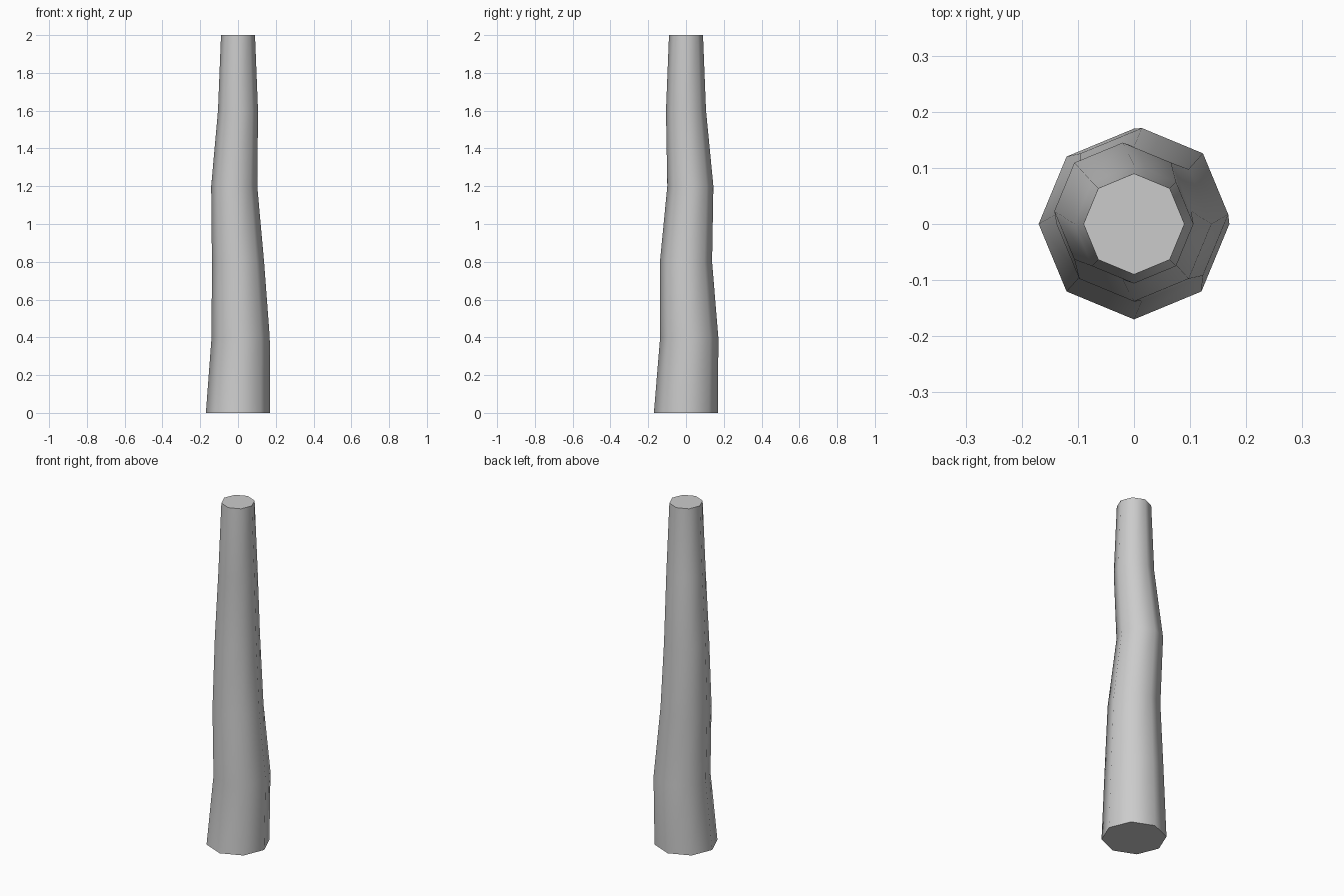
import bpy, bmesh, math

if "Cube" in bpy.data.objects:
    bpy.data.objects.remove(bpy.data.objects["Cube"])

SIDES = 8
# ring centres from the foot to the top, evenly spaced in height
centres = [(0, 0), (0.014, 0.017), (0, 0), (-0.02, 0.023), (0, 0), (0, 0)]

# crooked, tapering trunk lofted from octagonal rings
bm = bmesh.new()
rings = []
for i, (cx, cy) in enumerate(centres):
    r = 0.17 - 0.016 * i
    rings.append([bm.verts.new((cx + r * math.cos(math.tau * k / SIDES),
                                cy + r * math.sin(math.tau * k / SIDES),
                                0.4 * i)) for k in range(SIDES)])

for low, high in zip(rings, rings[1:]):
    for k in range(SIDES):
        n = (k + 1) % SIDES
        bm.faces.new((low[k], low[n], high[n], high[k]))

# end caps
bm.faces.new(rings[0][::-1])
bm.faces.new(rings[-1])

mesh = bpy.data.meshes.new("trunk")
bm.to_mesh(mesh)
bm.free()
trunk = bpy.data.objects.new("trunk", mesh)
bpy.context.collection.objects.link(trunk)

# smooth sides, sharp cap edges
bpy.context.view_layer.objects.active = trunk
trunk.select_set(True)
bpy.ops.object.shade_smooth_by_angle(angle=math.radians(60))
